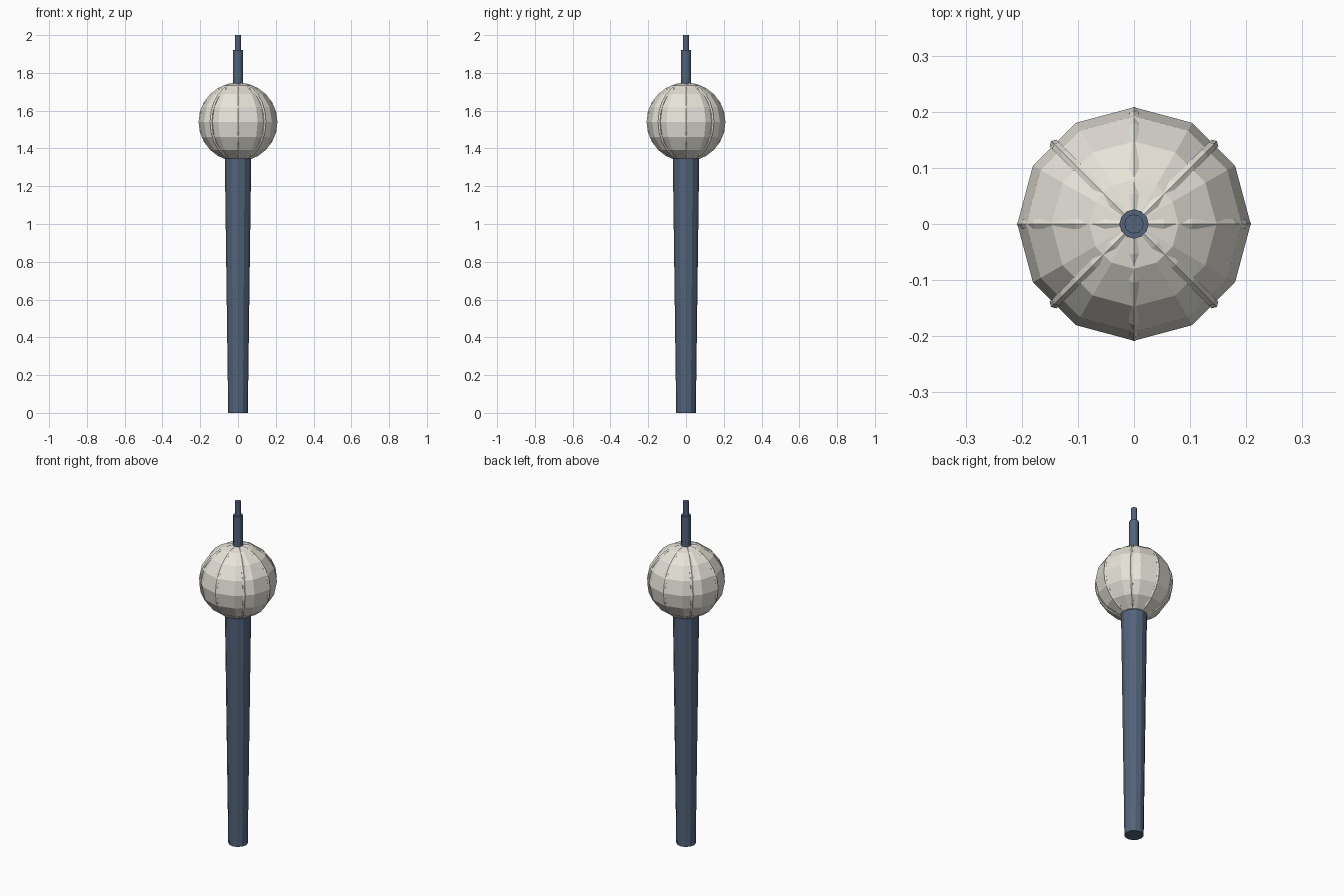
import bpy, math

if "Cube" in bpy.data.objects:
    bpy.data.objects.remove(bpy.data.objects["Cube"])

NAVY = bpy.data.materials.new("navy_metal")
NAVY.diffuse_color = (0.085, 0.125, 0.195, 1)
NAVY.use_nodes = True
NAVY.node_tree.nodes["Principled BSDF"].inputs["Base Color"].default_value = NAVY.diffuse_color
CREAM = bpy.data.materials.new("cream_glass")
CREAM.diffuse_color = (0.80, 0.77, 0.70, 1)
CREAM.use_nodes = True
CREAM.node_tree.nodes["Principled BSDF"].inputs["Base Color"].default_value = CREAM.diffuse_color


def finish(name, mat):
    ob = bpy.context.object
    ob.name = name
    ob.data.materials.append(mat)
    return ob


def rod(name, r_low, r_high, z0, z1, sides=12):
    bpy.ops.mesh.primitive_cone_add(vertices=sides, radius1=r_low, radius2=r_high,
                                    depth=z1 - z0, location=(0, 0, (z0 + z1) / 2))
    return finish(name, NAVY)


# Tapered handle and stepped tip
rod("handle", 0.052, 0.07, 0, 1.36)
rod("tip_lower", 0.026, 0.026, 1.72, 1.92)
rod("tip_upper", 0.017, 0.017, 1.92, 2.0)

# Faceted globe
C = 1.54
bpy.ops.mesh.primitive_uv_sphere_add(segments=12, ring_count=8, radius=0.208, location=(0, 0, C))
finish("globe", CREAM)

# Meridian ribs barely breaking the globe's surface
for i in range(4):
    bpy.ops.mesh.primitive_torus_add(major_radius=0.199, minor_radius=0.01, major_segments=24,
                                     minor_segments=6, location=(0, 0, C),
                                     rotation=(math.pi / 2, 0, i * math.pi / 4))
    finish("globe_rib_%d" % i, CREAM)
